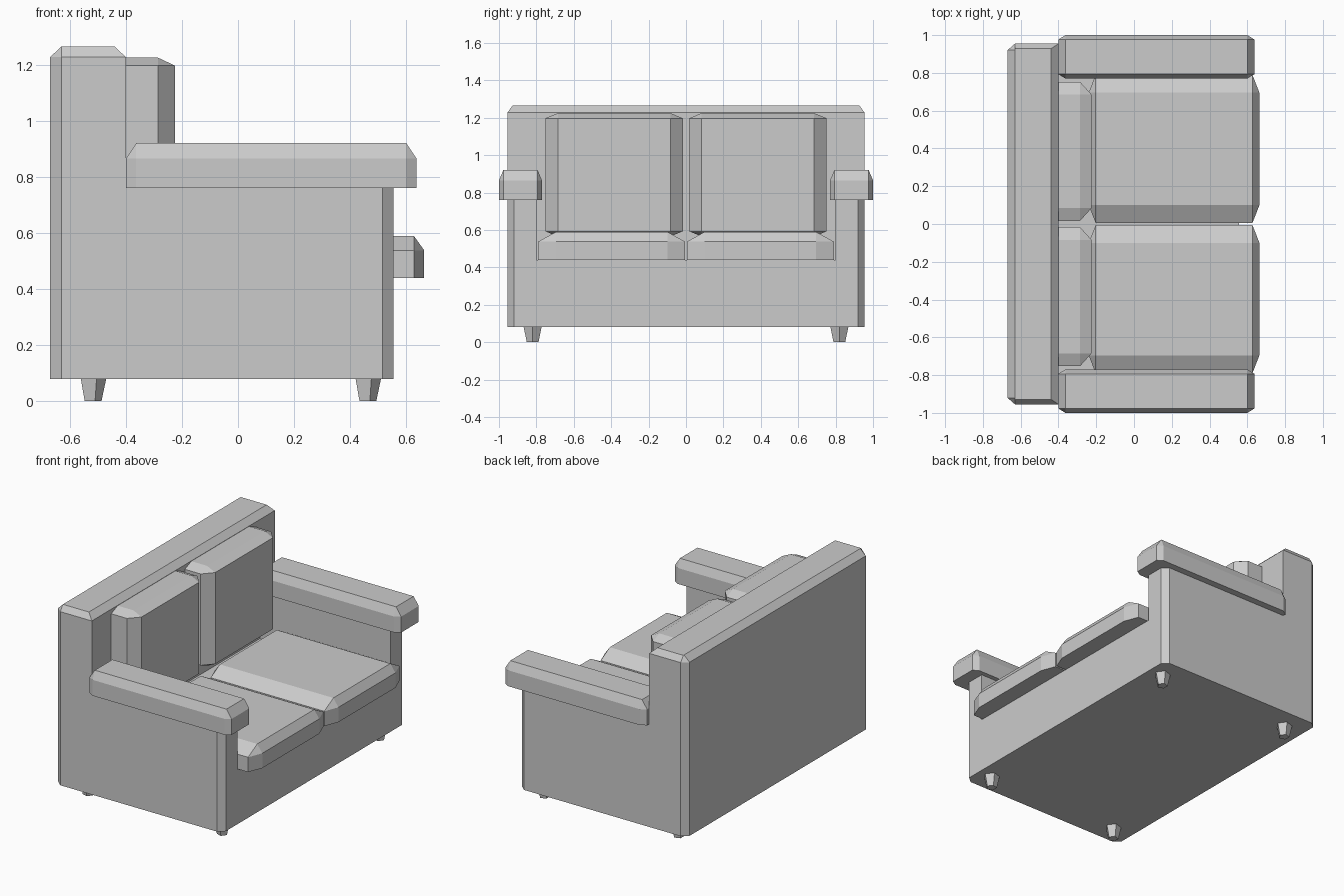
import bpy, bmesh, math
from mathutils import Matrix, Vector
from itertools import product

if "Cube" in bpy.data.objects:
    bpy.data.objects.remove(bpy.data.objects["Cube"])


def finish(name, bm):
    bmesh.ops.remove_doubles(bm, verts=bm.verts[:], dist=0.0005)
    bmesh.ops.dissolve_limit(bm, angle_limit=0.01, verts=bm.verts[:], edges=bm.edges[:])
    bmesh.ops.recalc_face_normals(bm, faces=bm.faces[:])
    me = bpy.data.meshes.new(name)
    bm.to_mesh(me)
    bm.free()
    ob = bpy.data.objects.new(name, me)
    bpy.context.collection.objects.link(ob)
    return ob


def pad(name, lo, hi, cut_lo, cut_hi):
    """Box with chamfered edges; cuts are per axis and per side."""
    bm = bmesh.new()
    for corner in product((0, 1), repeat=3):
        for keep in range(3):
            bm.verts.new([
                (hi[a] - (cut_hi[a] if a != keep else 0)) if corner[a]
                else (lo[a] + (cut_lo[a] if a != keep else 0)) for a in range(3)])
    bmesh.ops.remove_doubles(bm, verts=bm.verts[:], dist=0.0005)
    bmesh.ops.convex_hull(bm, input=bm.verts[:])
    loose = [v for v in bm.verts if not v.link_faces]
    bmesh.ops.delete(bm, geom=loose, context='VERTS')
    return finish(name, bm)


def raise_faces(bm, faces, z):
    res = bmesh.ops.extrude_face_region(bm, geom=faces)["geom"]
    for v in res:
        if isinstance(v, bmesh.types.BMVert):
            v.co.z = z
    return [f for f in res if isinstance(f, bmesh.types.BMFace)]


# Frame: floor plan raised in steps to seat, arms and backrest
bm = bmesh.new()
cache = {}


def plan(pts):
    return bm.faces.new([cache.setdefault(p, None) or cache.update({p: bm.verts.new((*p, 0.08))})
                         or cache[p] for p in pts])


B, F = -0.40, 0.555
plan([(-0.67, -0.92), (-0.63, -0.955), (B, -0.955), (B, -0.80), (B, 0.80),
      (B, 0.955), (-0.63, 0.955), (-0.67, 0.92)])
plan([(B, -0.80), (F, -0.80), (F, 0.80), (B, 0.80)])
plan([(B, -0.955), (0.515, -0.955), (F, -0.92), (F, -0.80), (B, -0.80)])
plan([(B, 0.80), (F, 0.80), (F, 0.92), (0.515, 0.955), (B, 0.955)])
faces = raise_faces(bm, bm.faces[:], 0.44)
faces = [f for f in faces if f.calc_center_median().x < B or abs(f.calc_center_median().y) > 0.5]
faces = raise_faces(bm, faces, 0.76)
faces = [f for f in faces if f.calc_center_median().x < B]
faces = raise_faces(bm, faces, 1.227)
faces = raise_faces(bm, faces, 1.265)
for v in faces[0].verts:
    v.co.x = min(max(v.co.x, -0.63), -0.44)
    v.co.y = min(max(v.co.y, -0.928), 0.928)
finish("frame", bm)

for s, side in ((-1, "left"), (1, "right")):
    def ys(a, b):
        return sorted((s * a, s * b))

    # Armrest
    y0, y1 = ys(0.77, 1.0)
    pad("armrest_" + side, (B, y0, 0.76), (0.637, y1, 0.92),
        (0.037, 0.023, 0), (0.037, 0.023, 0.055))
    # Seat cushion
    y0, y1 = ys(0.005, 0.79)
    pad("seat_cushion_" + side, (-0.24, y0, 0.44), (0.664, y1, 0.59),
        (0.037, 0.095, 0), (0.037, 0.095, 0.052))
    # Back cushion
    y0, y1 = ys(0.017, 0.752)
    pad("back_cushion_" + side, (B, y0, 0.565), (-0.225, y1, 1.225),
        (0, 0.067, 0.028), (0.06, 0.067, 0.028))
    # Five-sided tapered legs
    for x, end in ((-0.52, "back"), (0.46, "front")):
        bm = bmesh.new()
        bmesh.ops.create_cone(bm, cap_ends=True, segments=5, radius1=0.033, radius2=0.05,
                              depth=0.08, matrix=Matrix.Translation((x, s * 0.82, 0.04))
                              @ Matrix.Rotation(-math.pi / 2, 4, 'Z'))
        finish(f"leg_{end}_{side}", bm)
